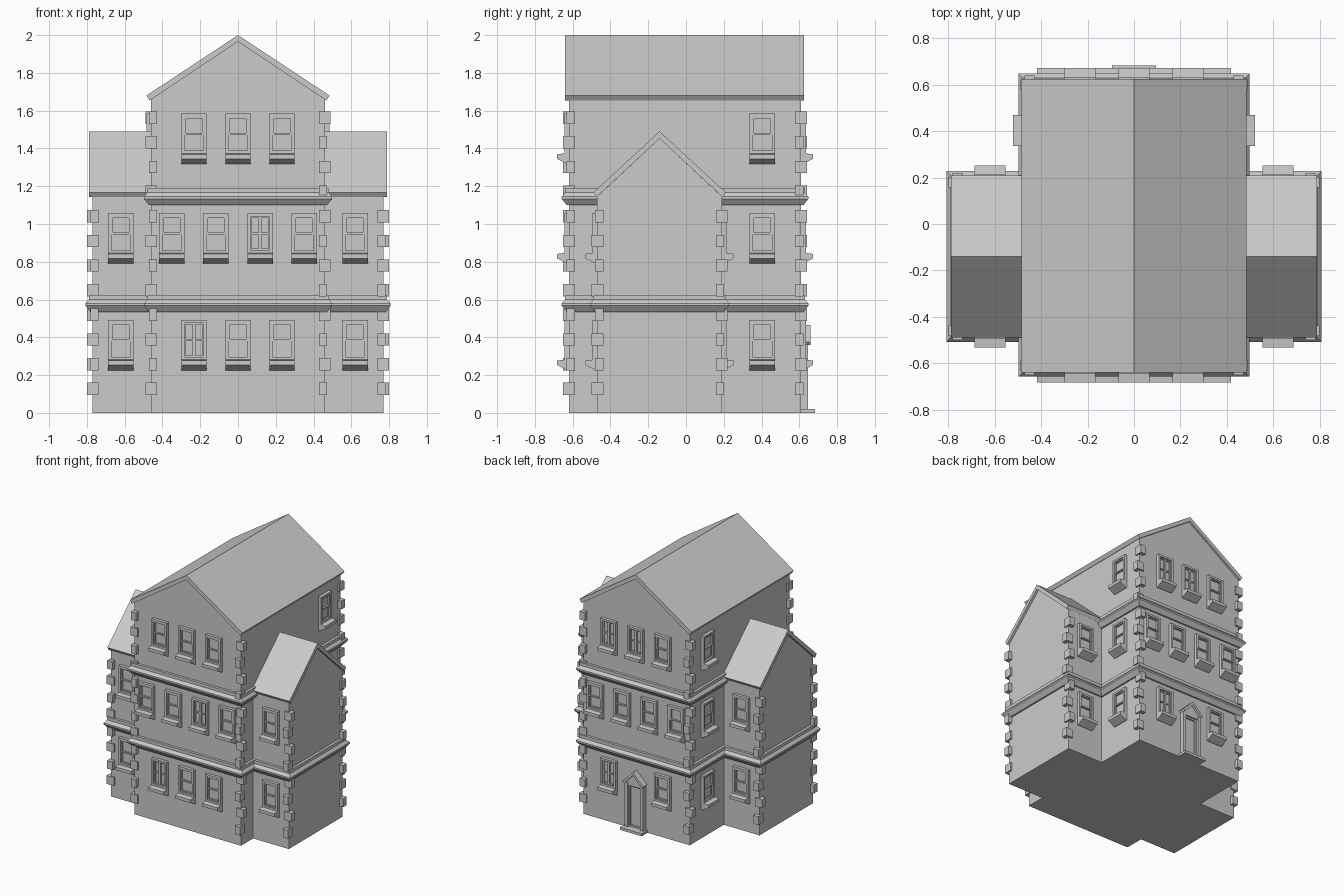
import bpy, bmesh
from math import pi

if "Cube" in bpy.data.objects:
    bpy.data.objects.remove(bpy.data.objects["Cube"])

MX, MY0, MY1 = 0.46, -0.62, 0.61      # main block walls
WX, WY0, WY1 = 0.77, -0.47, 0.19      # wing walls
WC = (WY0 + WY1) / 2                  # wing ridge position


def finish(bm, name):
    bmesh.ops.recalc_face_normals(bm, faces=bm.faces)
    me = bpy.data.meshes.new(name)
    bm.to_mesh(me)
    bm.free()
    return me


def place(me, name, loc=(0, 0, 0), rot=0):
    ob = bpy.data.objects.new(name, me)
    ob.location = loc
    ob.rotation_euler.z = rot
    bpy.context.collection.objects.link(ob)
    return ob


def loft(bm, rings):
    """Join equal-length rings of points into a capped solid."""
    vs = [[bm.verts.new(p) for p in r] for r in rings]
    n = len(vs[0])
    for a, b in zip(vs, vs[1:]):
        for i in range(n):
            bm.faces.new((a[i], a[(i + 1) % n], b[(i + 1) % n], b[i]))
    bm.faces.new(vs[0])
    bm.faces.new(vs[-1])


def prism(bm, prof, axis, a, b):
    """Extrude a (horizontal, z) profile along x or y from a to b."""
    f = (lambda p, t: (t, p[0], p[1])) if axis == 'x' else (lambda p, t: (p[0], t, p[1]))
    loft(bm, [[f(p, t) for p in prof] for t in (a, b)])


def box(bm, x0, x1, y0, y1, z0, z1):
    prism(bm, [(x0, z0), (x1, z0), (x1, z1), (x0, z1)], 'y', y0, y1)


def solid(name, prof, axis, a, b):
    bm = bmesh.new()
    prism(bm, prof, axis, a, b)
    place(finish(bm, name), name)


def gable(c, h, eave, apex):
    return [(c - h, 0), (c + h, 0), (c + h, eave), (c, apex), (c - h, eave)]


def roof(c, h, eave, apex, inset, drop, inner):
    return [(c, apex), (c + h, eave), (c + h - inset, eave - drop), (c, inner),
            (c - h + inset, eave - drop), (c - h, eave)]


# walls and roofs
solid("main_walls", gable(0, MX, 1.66, 1.965), 'y', MY0, MY1)
solid("main_roof", roof(0, 0.485, 1.68, 2.0, 0.017, 0.026, 1.965), 'y', -0.64, 0.625)
for s, side in ((-1, "left"), (1, "right")):
    solid(side + "_wing_walls", gable(WC, 0.33, 1.145, 1.453), 'x', s * MX, s * WX)
    solid(side + "_wing_roof", roof(WC, 0.35, 1.168, 1.49, 0.017, 0.025, 1.453),
          'x', s * (MX - 0.01), s * 0.788)


# moulded string courses
def course(name, x, y0, y1, z):
    bm = bmesh.new()
    steps = [(0.012, 0), (0.038, 0.033), (0.038, 0.045), (0.02, 0.066), (0.02, 0.09)]
    loft(bm, [[(-x - o, y0 - o, z + h), (x + o, y0 - o, z + h),
               (x + o, y1 + o, z + h), (-x - o, y1 + o, z + h)] for o, h in steps])
    place(finish(bm, name), name)


course("lower_course_main", MX, MY0, MY1, 0.535)
course("lower_course_wings", WX, WY0, WY1, 0.535)
course("upper_course_main", MX, MY0, MY1, 1.10)


# corner stones, alternating long side
def quoins(name, x, ys, count):
    bm = bmesh.new()
    for sx in (-1, 1):
        for sy, y in zip((-1, 1), ys):
            for i in range(count):
                z = 0.095 + 0.1305 * i
                flip = (i % 2 == 0) == (sx * sy > 0)
                ox, oy = (0.03, 0.012) if flip else (0.012, 0.03)
                xs = sorted((sx * (x - 0.032), sx * (x + ox)))
                yy = sorted((y - sy * 0.032, y + sy * oy))
                box(bm, *xs, *yy, z, z + 0.065)
    place(finish(bm, name), name)


quoins("main_quoins", MX, (MY0, MY1), 12)
quoins("wing_quoins", WX, (WY0, WY1), 8)


def ring(bm, w, z0, z1, t, d):
    """Rectangular frame standing d out from the wall."""
    box(bm, -w, -w + t, -d, 0.004, z0, z1)
    box(bm, w - t, w, -d, 0.004, z0, z1)
    box(bm, -w + t, w - t, -d, 0.004, z0, z0 + t)
    box(bm, -w + t, w - t, -d, 0.004, z1 - t, z1)


# window: frame, sashes, pane, sloped sill
def window_mesh(kind):
    bm = bmesh.new()
    ring(bm, 0.067, 0.055, 0.267, 0.016, 0.024)
    box(bm, -0.051, 0.051, -0.004, 0.004, 0.071, 0.251)
    if kind == "sash":
        ring(bm, 0.051, 0.155, 0.251, 0.009, 0.018)
        ring(bm, 0.051, 0.071, 0.163, 0.009, 0.011)
    else:
        for s in (-1, 1):
            box(bm, *sorted((s * 0.051, s * 0.042)), -0.014, 0.004, 0.071, 0.251)
        box(bm, -0.008, 0.008, -0.016, 0.004, 0.071, 0.251)
        for z in (0.071, 0.155, 0.242):
            box(bm, -0.042, 0.042, -0.013, 0.004, z, z + 0.009)
    prism(bm, [(0.004, 0), (-0.008, 0), (-0.062, 0.028), (-0.062, 0.052), (0.004, 0.06)],
          'x', -0.067, 0.067)
    return finish(bm, kind + "_window")


meshes = {k: window_mesh(k) for k in ("sash", "casement")}


def window(x, y, z, rot, kind="sash"):
    place(meshes[kind], kind + "_window", (x, y, z), rot)


F1, F2, F3 = 0.225, 0.79, 1.317
three, four = (-0.233, 0, 0.233), (-0.35, -0.117, 0.117, 0.35)
# front and back rows
for y, rot in ((MY0, 0), (MY1, pi)):
    back = rot > 0
    for x in three:
        window(x, y, F3, rot, "casement" if back and x >= 0 else "sash")
        if not (back and x == 0):
            cas = x > 0 if back else x < 0
            window(x, y, F1, rot, "casement" if cas else "sash")
    for x in four:
        window(x, y, F2, rot, "casement" if not back and x == 0.117 else "sash")
# side and wing windows
for s in (-1, 1):
    for z in (F1, F2, F3):
        window(s * MX, 0.403, z, s * pi / 2)
    for z in (F1, F2):
        window(s * 0.62, WY0, z, 0)
        window(s * 0.62, WY1, z, pi)

# back door with pilasters, pediment and step
bm = bmesh.new()
box(bm, -0.095, 0.095, -0.072, 0.004, 0, 0.02)
for s in (-1, 1):
    box(bm, *sorted((s * 0.08, s * 0.055)), -0.035, 0.004, 0.02, 0.365)
box(bm, -0.055, 0.055, -0.006, 0.004, 0.02, 0.34)
ring(bm, 0.055, 0.02, 0.345, 0.012, 0.018)
box(bm, -0.055, 0.055, -0.03, 0.004, 0.345, 0.365)
prism(bm, [(-0.075, 0.365), (0.075, 0.365), (0, 0.442)], 'y', -0.03, 0.004)
prism(bm, roof(0, 0.09, 0.375, 0.465, 0.012, 0.015, 0.44), 'y', -0.048, 0.004)
place(finish(bm, "back_door"), "back_door", (0, MY1, 0), pi)
